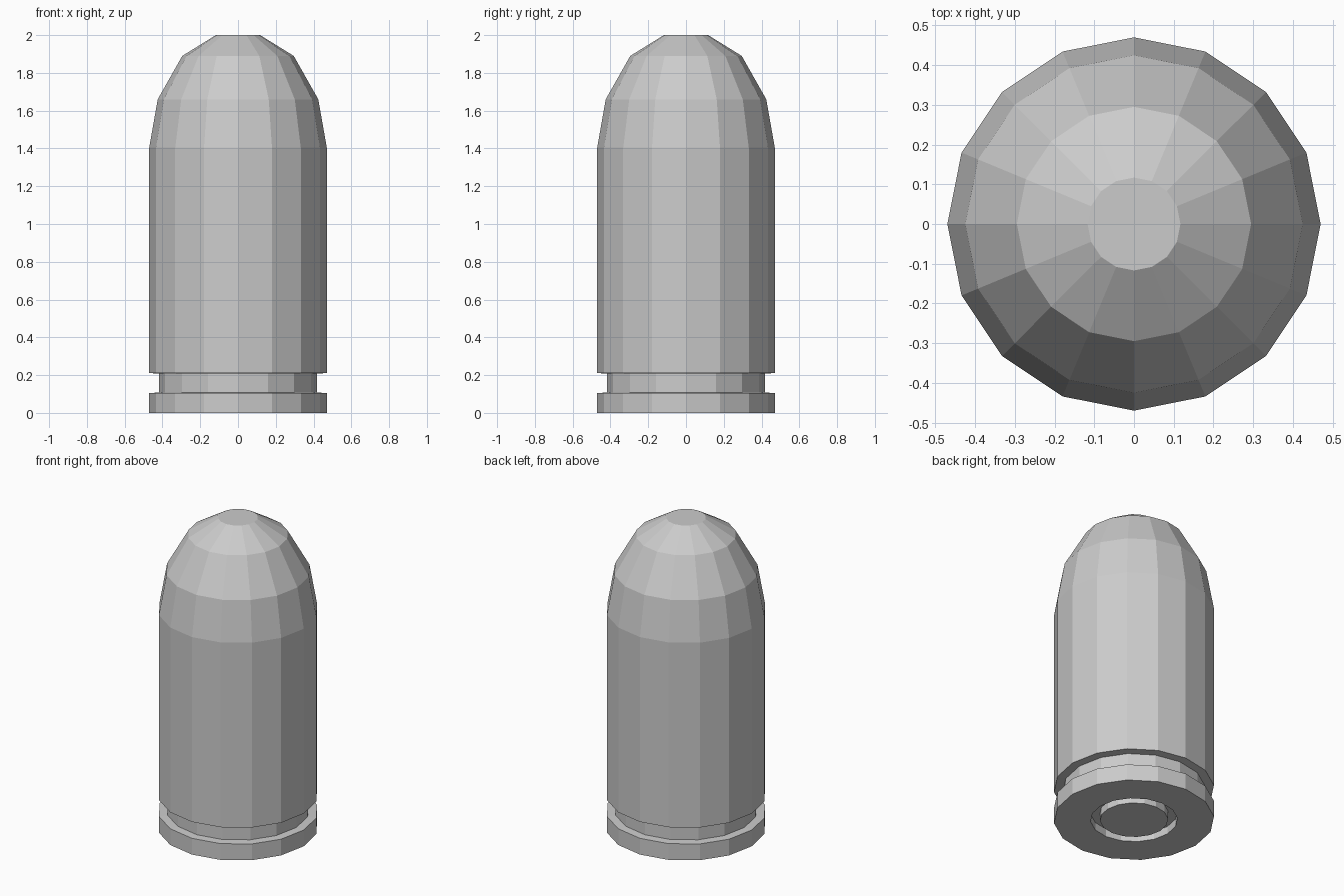
import bpy, bmesh, math

if "Cube" in bpy.data.objects:
    bpy.data.objects.remove(bpy.data.objects["Cube"])

SIDES = 16


def lathe(name, profile, cap_start=False, cap_end=False):
    """Revolve (radius, z) points, listed from bottom inside to top, around z."""
    bm = bmesh.new()
    rings = []
    for r, z in profile:
        rings.append([bm.verts.new((r * math.cos(2 * math.pi * i / SIDES),
                                    r * math.sin(2 * math.pi * i / SIDES), z))
                      for i in range(SIDES)])
    for a, b in zip(rings, rings[1:]):
        for i in range(SIDES):
            j = (i + 1) % SIDES
            bm.faces.new((a[i], a[j], b[j], b[i]))
    if cap_start:
        bm.faces.new(rings[0][::-1])
    if cap_end:
        bm.faces.new(rings[-1])
    mesh = bpy.data.meshes.new(name)
    bm.to_mesh(mesh)
    bm.free()
    obj = bpy.data.objects.new(name, mesh)
    bpy.context.collection.objects.link(obj)
    return obj


# Casing: ring groove in the base, rim, extractor groove, straight wall
lathe("casing", [(0.20, 0.05), (0.255, 0.05), (0.255, 0.0), (0.47, 0.0),
                 (0.47, 0.105), (0.418, 0.108), (0.418, 0.208),
                 (0.47, 0.211), (0.47, 1.405)])

# Rounded tip with flat nose
lathe("tip", [(0.47, 1.405), (0.425, 1.66), (0.295, 1.89), (0.117, 2.0)],
      cap_end=True)

# Primer disc in the middle of the base
lathe("primer", [(0.20, 0.0), (0.20, 0.05)], cap_start=True)
